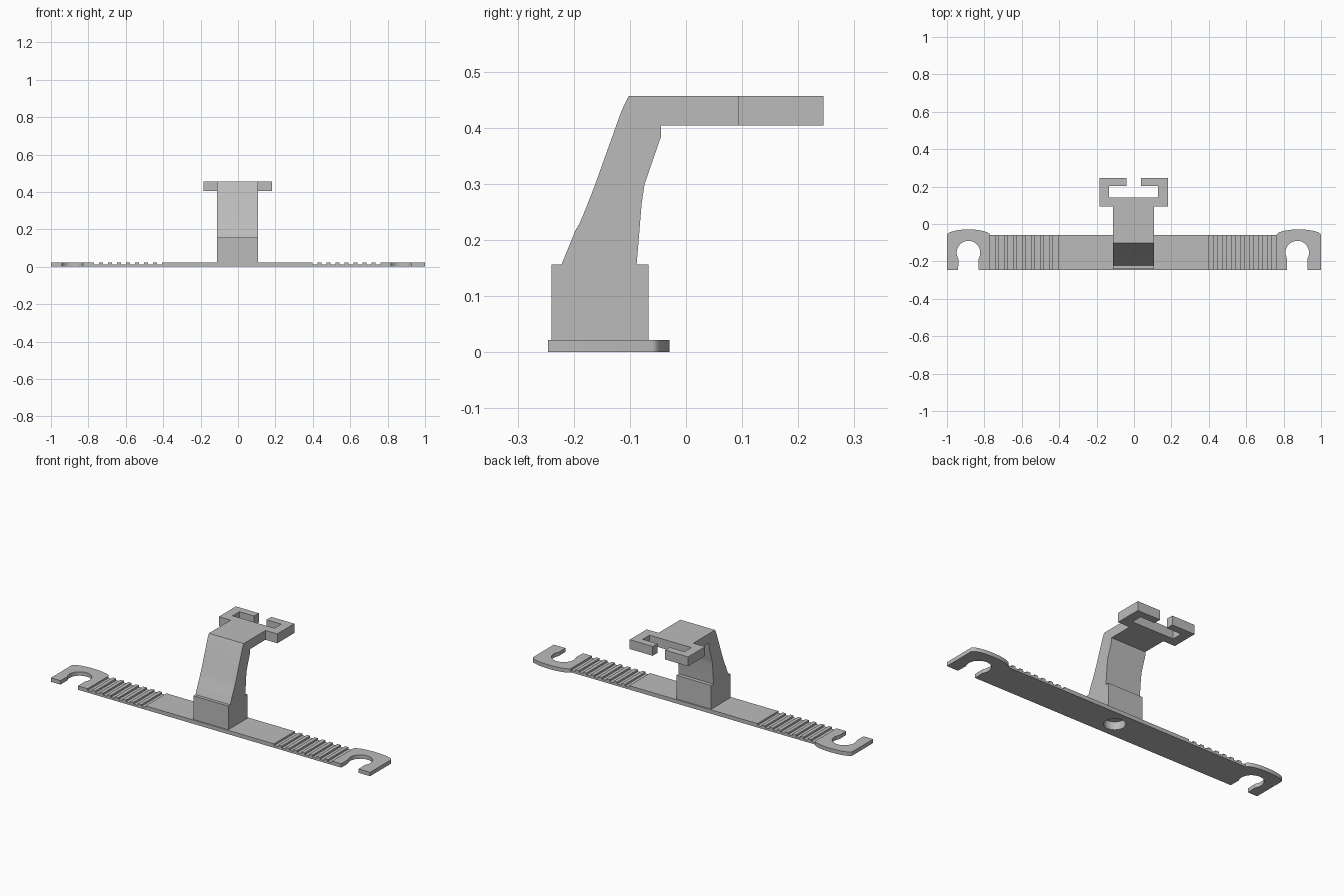
import bpy, bmesh, math
from mathutils import Vector

if "Cube" in bpy.data.objects:
    bpy.data.objects.remove(bpy.data.objects["Cube"], do_unlink=True)

grey = bpy.data.materials.new("plain grey")
grey.use_nodes = True
colour = (0.5, 0.5, 0.5, 1)
grey.diffuse_color = colour
grey.node_tree.nodes["Principled BSDF"].inputs["Base Color"].default_value = colour


def prism(name, outline, axis, lo, hi):
    """Extrude a 2D outline along an axis from lo to hi."""
    place = {"x": lambda a, b: (lo, a, b),
             "y": lambda a, b: (a, lo, b),
             "z": lambda a, b: (a, b, lo)}[axis]
    bm = bmesh.new()
    face = bm.faces.new([bm.verts.new(place(a, b)) for a, b in outline])
    moved = bmesh.ops.extrude_face_region(bm, geom=[face])["geom"]
    shift = Vector([hi - lo if axis == k else 0 for k in "xyz"])
    bmesh.ops.translate(bm, vec=shift, verts=[v for v in moved if isinstance(v, bmesh.types.BMVert)])
    bmesh.ops.recalc_face_normals(bm, faces=bm.faces)
    mesh = bpy.data.meshes.new(name)
    bm.to_mesh(mesh)
    bm.free()
    mesh.materials.append(grey)
    obj = bpy.data.objects.new(name, mesh)
    bpy.context.collection.objects.link(obj)
    return obj


def smooth(obj):
    bpy.ops.object.select_all(action="DESELECT")
    obj.select_set(True)
    bpy.context.view_layer.objects.active = obj
    bpy.ops.object.shade_smooth_by_angle(angle=math.radians(25))


def arc(cx, cy, rx, ry, start, end, steps):
    angles = [math.radians(start + (end - start) * i / steps) for i in range(steps + 1)]
    return [(cx + rx * math.cos(t), cy + ry * math.sin(t)) for t in angles]


FRONT, BACK, THICK = -0.246, -0.06, 0.022
GROOVE_FLOOR, PITCH, GROOVES = 0.012, 0.048, 8
MID = -0.004          # centre line of the column and strap
INNER, OUTER = 0.402, 0.766

# Strap with eight grip grooves towards each end
half = []
for i in range(GROOVES):
    x = INNER + i * PITCH
    half += [(x, THICK), (x, GROOVE_FLOOR), (x + 0.027, GROOVE_FLOOR), (x + 0.027, THICK)]
half[-1] = (OUTER, GROOVE_FLOOR)
half[-2] = (OUTER - 0.001, GROOVE_FLOOR)
half[-1] = (OUTER, THICK)
profile = [(MID - x, z) for x, z in reversed(half)] + [(MID + x, z) for x, z in half]
profile += [(MID + OUTER, 0), (MID - OUTER, 0)]
strap = prism("strap", profile, "y", FRONT, BACK)

# Open hooks with a domed back edge
for side, name in ((1, "left_hook"), (-1, "right_hook")):
    inner = OUTER + side * MID
    hole_x = 0.879 + side * MID * 1.5
    outline = [(inner, FRONT)]
    outline += [(hole_x - 0.055, FRONT)]
    outline += arc(hole_x, -0.153, 0.063, 0.063, 211, -31, 28)
    outline += [(hole_x + 0.055, FRONT), (1, FRONT)]
    outline += arc((1 + inner) / 2, BACK, (1 - inner) / 2, 0.031, 0, 180, 24)
    smooth(prism(name, [(side * x, y) for x, y in outline], "z", 0, THICK))

# Square base block
LEFT, RIGHT = MID / 2 + 0.109, MID / 2 - 0.109
base = prism("base_block", [(RIGHT, -0.24), (LEFT, -0.24), (LEFT, -0.067), (RIGHT, -0.067)],
             "z", THICK, 0.156)

# Round socket in the underside
cutter = prism("socket_cutter", arc(MID, -0.153, 0.055, 0.055, 0, 350, 35), "z", -0.02, 0.045)
for obj in (strap, base):
    cut = obj.modifiers.new("socket", "BOOLEAN")
    cut.operation, cut.solver, cut.object = "DIFFERENCE", "EXACT", cutter
    bpy.context.view_layer.objects.active = obj
    bpy.ops.object.modifier_apply(modifier=cut.name)
    smooth(obj)
bpy.data.objects.remove(cutter, do_unlink=True)

# Leaning arm that bends over to the back
arm_side = [(-0.222, 0.156), (-0.197, 0.217), (-0.19, 0.229), (-0.179, 0.255), (-0.163, 0.296),
            (-0.115, 0.43), (-0.102, 0.457), (0.093, 0.457), (0.093, 0.404), (-0.045, 0.404),
            (-0.045, 0.383), (-0.074, 0.299), (-0.079, 0.265), (-0.088, 0.156)]
smooth(prism("arm", arm_side, "x", RIGHT, LEFT))

# C-shaped clip at the end of the arm
clip = [(0.183, 0.093), (0.183, 0.245), (0.039, 0.245), (0.039, 0.203), (0.131, 0.203), (0.131, 0.142)]
clip += [(-x, y) for x, y in reversed(clip)]
prism("clip", [(x + MID / 2, y) for x, y in clip], "z", 0.404, 0.457)
